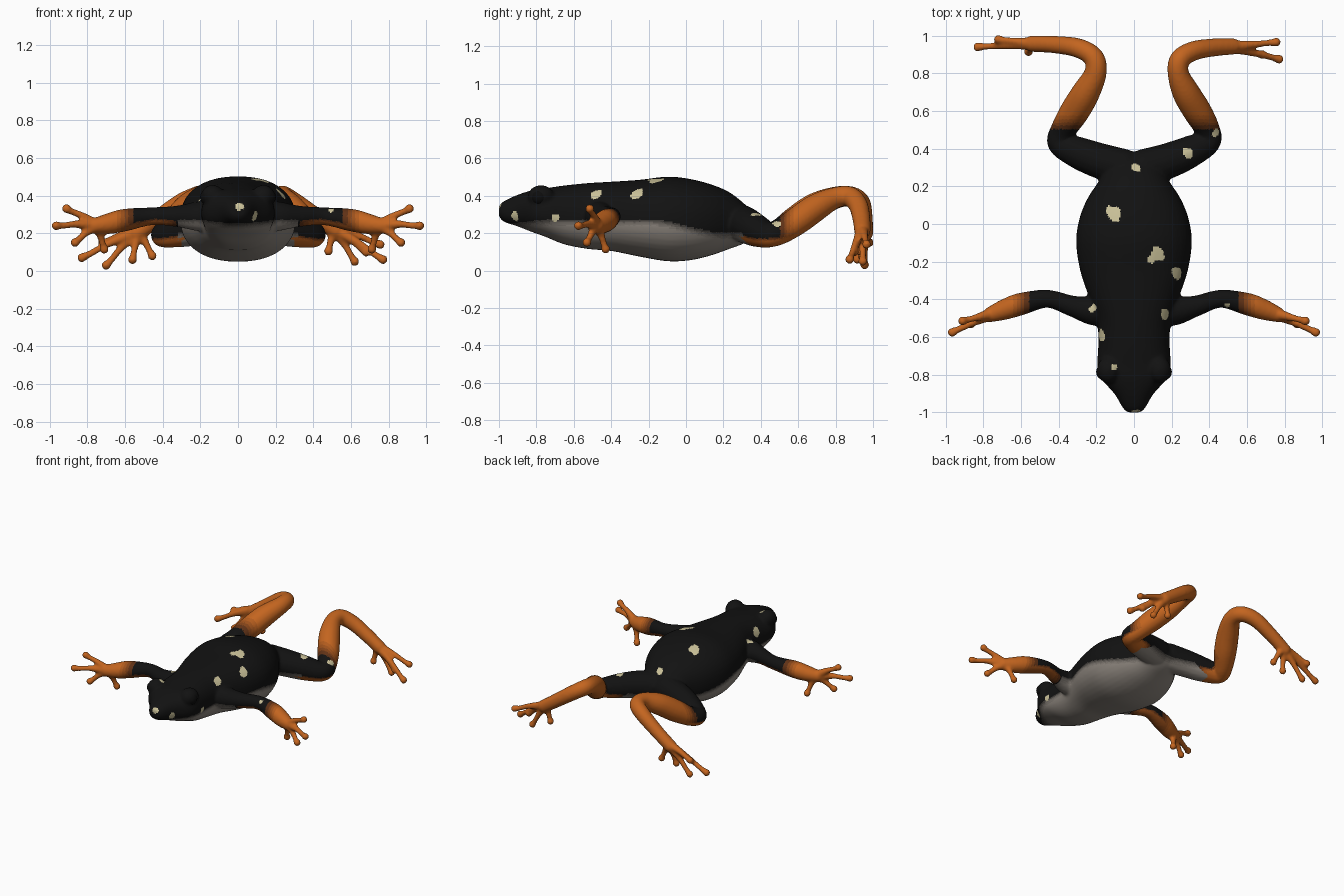
import bpy, bmesh, math
from mathutils import Vector, Matrix

if "Cube" in bpy.data.objects:
    bpy.data.objects.remove(bpy.data.objects["Cube"])

BLACK, ORANGE, GREY, PALE = (.006, .006, .006), (.55, .13, .014), (.27, .24, .21), (.6, .54, .32)


def material(name, color):
    m = bpy.data.materials.new(name)
    m.diffuse_color = (*color, 1)
    m.use_nodes = True
    m.node_tree.nodes["Principled BSDF"].inputs["Base Color"].default_value = m.diffuse_color
    return m


def lerp(a, b, t):
    return [p + (q - p) * t for p, q in zip(a, b)]


def step(a, b, v):
    t = min(1, max(0, (v - a) / (b - a)))
    return t * t * (3 - 2 * t)


def spline(pts, n):
    """Catmull-Rom through rows of numbers."""
    pts = [pts[0]] + list(pts) + [pts[-1]]
    out = []
    for i in range(1, len(pts) - 2):
        for k in range(n):
            t = k / n
            out.append([.5 * (2 * b + (c - a) * t + (2 * a - 5 * b + 4 * c - d) * t ** 2
                              + (3 * b - a - 3 * c + d) * t ** 3)
                        for a, b, c, d in zip(*pts[i - 1:i + 3])])
    out.append(list(pts[-1]))
    return out


def loft(bm, rings):
    rows = [[bm.verts.new(p) for p in r] for r in rings]
    n = len(rows[0])
    for a, b in zip(rows, rows[1:]):
        for i in range(n):
            bm.faces.new((a[i], a[(i + 1) % n], b[(i + 1) % n], b[i]))
    bm.faces.new(rows[0][::-1])
    bm.faces.new(rows[-1])


def ball(bm, p, r, stretch=(1, 1, 1)):
    bmesh.ops.create_uvsphere(bm, u_segments=20, v_segments=12, radius=r,
                              matrix=Matrix.Translation(p) @ Matrix.Diagonal((*stretch, 1)))


def tube(bm, path):
    """Round limb through (x, y, z, radius) points, with rounded ends."""
    pts = spline(path, 6)
    rings = []
    side = None
    for i, p in enumerate(pts):
        t = (Vector(pts[min(i + 1, len(pts) - 1)][:3]) - Vector(pts[max(i - 1, 0)][:3])).normalized()
        if side is None:
            side = t.orthogonal()
        side = (side - t * side.dot(t)).normalized()
        up = t.cross(side)
        rings.append([Vector(p[:3]) + p[3] * (side * math.cos(a) + up * math.sin(a))
                      for a in (j * math.tau / 16 for j in range(16))])
    loft(bm, rings)
    for p in (path[0], path[-1]):
        ball(bm, p[:3], p[3])


def digits(bm, base, tips, r):
    """Fingers or toes with round pads, fanning from the palm."""
    b = Vector(base)
    for tip in tips:
        e = Vector(tip)
        m = b.lerp(e, .5) + Vector((0, 0, .008))
        tube(bm, [(*b, r * 1.9), (*m, r * 1.15), (*b.lerp(e, .85), r), (*e, r * 1.4)])


bm = bmesh.new()

# Torso and head: y, half width, bottom, top
profile = [(-1.0, .035, .29, .345), (-.975, .06, .262, .37), (-.9, .105, .236, .405), (-.82, .175, .205, .43),
           (-.75, .195, .18, .44), (-.65, .19, .14, .455), (-.52, .195, .115, .468), (-.4, .235, .105, .475),
           (-.25, .285, .075, .485), (-.1, .307, .05, .502), (.02, .292, .055, .49), (.13, .25, .08, .462),
           (.23, .185, .115, .42), (.32, .13, .15, .35), (.385, .06, .2, .28)]
rings = []
for y, w, lo, hi in spline(profile, 4):
    ring = []
    for j in range(40):
        c, s = math.cos(j * math.tau / 40), math.sin(j * math.tau / 40)
        e = 2 / 2.25
        ring.append((w * math.copysign(abs(c) ** e, c), y,
                     (lo + hi) / 2 + (hi - lo) / 2 * math.copysign(abs(s) ** e, s)))
    rings.append(ring)
loft(bm, rings)

for s in (1, -1):
    # Eyelid bulges
    ball(bm, (s * .135, -.775, .395), .062, (1, 1.15, 1))
    # Arms and hands
    tube(bm, [(s * x, y, z, r) for x, y, z, r in (
        (.12, -.46, .29, .085), (.22, -.46, .29, .078), (.33, -.435, .29, .056), (.46, -.397, .29, .048),
        (.6, -.425, .27, .06), (.69, -.455, .25, .055), (.76, -.48, .24, .042))])
    digits(bm, (s * .75, -.475, .24),
           [(s * x, y, z) for x, y, z in ((.91, -.515, .33), (.965, -.575, .24),
                                          (.865, -.53, .15), (.71, -.43, .115))], .018)

# Hind legs: the two sides are posed differently
tube(bm, [(.06, .3, .25, .1), (.18, .335, .235, .095), (.3, .385, .21, .085), (.395, .44, .19, .068),
          (.385, .51, .21, .068), (.335, .6, .27, .076), (.275, .7, .34, .073), (.235, .8, .39, .057),
          (.245, .875, .395, .055), (.32, .92, .35, .052), (.43, .938, .275, .048), (.52, .943, .215, .045)])
digits(bm, (.51, .942, .22), [(.48, .93, .105), (.62, .945, .05), (.68, .9, .1),
                              (.77, .875, .06), (.755, .965, .14)], .018)
tube(bm, [(-.06, .3, .25, .1), (-.18, .335, .235, .095), (-.3, .38, .21, .085), (-.395, .43, .19, .066),
          (-.375, .5, .21, .068), (-.32, .59, .27, .078), (-.26, .69, .34, .076), (-.205, .8, .39, .06),
          (-.215, .885, .395, .055), (-.3, .935, .36, .052), (-.43, .953, .275, .046), (-.54, .957, .2, .044)])
digits(bm, (-.53, .957, .21), [(-.455, .94, .08), (-.56, .915, .06), (-.7, .955, .03),
                               (-.83, .94, .07), (-.72, .98, .15)], .018)

bmesh.ops.recalc_face_normals(bm, faces=bm.faces)
me = bpy.data.meshes.new("frog_skin")
bm.to_mesh(me)
bm.free()
skin = bpy.data.objects.new("frog_skin", me)
bpy.context.collection.objects.link(skin)
bpy.context.view_layer.objects.active = skin
skin.select_set(True)

# Fuse all parts into one smooth skin
rm = skin.modifiers.new("fuse", 'REMESH')
rm.mode, rm.voxel_size, rm.use_smooth_shade = 'VOXEL', .0095, True
sm = skin.modifiers.new("relax", 'SMOOTH')
sm.factor, sm.iterations = .5, 6
for name in ("fuse", "relax"):
    bpy.ops.object.modifier_apply(modifier=name)
me = skin.data

# Colour ramps: black to orange, black to grey, then the pale spots
N = 6
me.materials.clear()
for i in range(N):
    me.materials.append(material(f"limb_{i}", lerp(BLACK, ORANGE, i / (N - 1))))
for i in range(N):
    me.materials.append(material(f"belly_{i}", lerp(BLACK, GREY, i / (N - 1))))
me.materials.append(material("spots", PALE))

spots = [(-.11, .07, .5, .042), (.12, -.17, .5, .04), (.24, -.26, .42, .034), (.18, -.49, .43, .03),
         (-.18, -.6, .37, .032), (-.09, -.75, .46, .02), (.01, .31, .38, .024), (.3, .385, .32, .028),
         (.43, .49, .24, .025), (0, -1, .34, .024), (.09, -.91, .29, .022), (.2, -.7, .28, .026),
         (-.2, -.45, .31, .025), (.5, -.42, .31, .018)]
spots = [(skin.closest_point_on_mesh(s[:3])[1], s[3]) for s in spots]

for f in me.polygons:
    p, n = f.center, f.normal
    x = abs(p.x)
    if p.y < 0:                                   # arms
        limb = step(.53, .67, x)
        if x > .3 and p.y < -.3:
            limb = max(limb, step(.2, .7, -n.z) * .6 * step(.3, .4, x))
    else:                                         # hind legs
        limb = step(.48, .6, p.y)
        if p.y > .22:
            limb = max(limb, step(.2, .6, -n.z) * step(.2, .3, x))
    border = .265 - .07 * step(-.2, .2, p.y) - .02 * step(-.7, -.95, p.y)
    belly = step(border + .02, border - .035, p.z) if x < .32 and p.y < .43 else 0
    if p.y > .2:
        belly *= step(.1, -.3, n.z)
    wobble = 1 + .3 * math.sin(60 * p.x + 45 * p.y)
    if limb < .4 and any((p - c).length < r * wobble for c, r in spots):
        f.material_index = 2 * N
    elif limb > .05 and limb >= belly:
        f.material_index = round(limb * (N - 1))
    else:
        f.material_index = N + round(belly * (N - 1))

# Eyes set in the lids
dark = material("eye_black", (.004, .004, .004))
for name, s in (("left_eye", 1), ("right_eye", -1)):
    b = bmesh.new()
    ball(b, (s * .157, -.785, .392), .044)
    em = bpy.data.meshes.new(name)
    b.to_mesh(em)
    b.free()
    em.materials.append(dark)
    for f in em.polygons:
        f.use_smooth = True
    bpy.context.collection.objects.link(bpy.data.objects.new(name, em))
